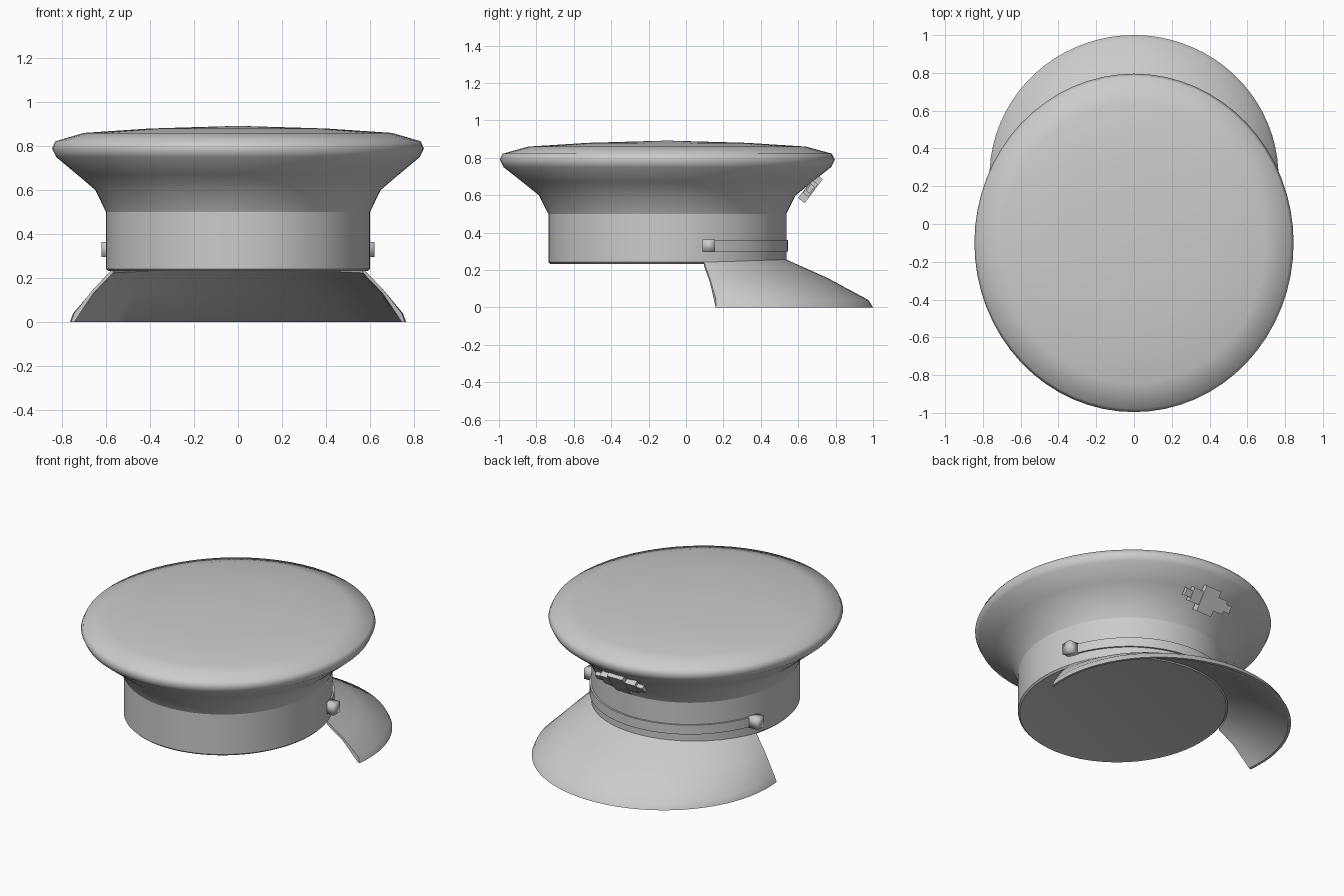
import bpy, bmesh
from math import cos, sin, pi, radians
from mathutils import Vector

cube = bpy.data.objects.get("Cube")
if cube:
    bpy.data.objects.remove(cube)

grey = bpy.data.materials.new("plain grey")
grey.use_nodes = True
grey.diffuse_color = (0.6, 0.6, 0.6, 1)
grey.node_tree.nodes["Principled BSDF"].inputs["Base Color"].default_value = (0.6, 0.6, 0.6, 1)

CY = -0.1        # centre of the head opening
STRETCH = 1.06   # front-to-back length over width
SEG = 64


def finish(name, bm, angle=35):
    bmesh.ops.recalc_face_normals(bm, faces=bm.faces)
    mesh = bpy.data.meshes.new(name)
    bm.to_mesh(mesh)
    bm.free()
    mesh.materials.append(grey)
    obj = bpy.data.objects.new(name, mesh)
    bpy.context.collection.objects.link(obj)
    bpy.ops.object.select_all(action="DESELECT")
    obj.select_set(True)
    bpy.context.view_layer.objects.active = obj
    bpy.ops.object.shade_smooth_by_angle(angle=radians(angle))
    return obj


def oval(r, t, z):
    return Vector((r * cos(t), CY + STRETCH * r * sin(t), z))


def lathe(name, profile, angle=35):
    """Oval lathe through (radius, height) points; radius 0 closes an end."""
    bm = bmesh.new()
    rings = []
    for r, z in profile:
        if r == 0:
            rings.append([bm.verts.new((0, CY, z))] * SEG)
        else:
            rings.append([bm.verts.new(oval(r, 2 * pi * i / SEG, z)) for i in range(SEG)])
    for a, b in zip(rings, rings[1:]):
        for i in range(SEG):
            j = (i + 1) % SEG
            loop = list(dict.fromkeys((a[i], a[j], b[j], b[i])))
            bm.faces.new(loop)
    return finish(name, bm, angle)


def sweep(name, sections):
    """Skin closed cross-sections into a solid strip with capped ends."""
    bm = bmesh.new()
    rows = [[bm.verts.new(p) for p in s] for s in sections]
    n = len(rows[0])
    for a, b in zip(rows, rows[1:]):
        for i in range(n):
            j = (i + 1) % n
            bm.faces.new((a[i], a[j], b[j], b[i]))
    bm.faces.new(rows[0])
    bm.faces.new(rows[-1])
    return finish(name, bm)


def box(name, centre, size, tilt=0, angle=35):
    bm = bmesh.new()
    bmesh.ops.create_cube(bm, size=1)
    bmesh.ops.scale(bm, vec=size, verts=bm.verts)
    obj = finish(name, bm, angle)
    obj.location = centre
    obj.rotation_euler.x = tilt
    return obj


# Head band and crown
lathe("head_band", [(0, 0.24), (0.58, 0.235), (0.59, 0.232), (0.6, 0.242), (0.6, 0.5)])
lathe("crown", [(0.6, 0.5), (0.648, 0.6), (0.73, 0.67), (0.826, 0.75), (0.845, 0.79),
                (0.83, 0.822), (0.7, 0.86), (0.4, 0.88), (0, 0.892)], 60)

# Visor: thin curved shell flaring down to a narrow bevelled rim
sections = []
STEPS = 40
for i in range(STEPS + 1):
    f = i / STEPS
    ti = radians(18 + 144 * f)
    to = radians(-7 + 194 * f)
    inner = oval(0.598, ti, 0.243 + 0.014 * sin(pi * f))
    rim = Vector((0.75 * cos(to), 0.25 + 0.725 * sin(to), 0.04))
    foot = Vector((0.765 * cos(to), 0.25 + 0.75 * sin(to), 0))
    under = Vector((0.75 * cos(to), 0.25 + 0.73 * sin(to), 0))
    middle = inner.lerp(rim, 0.5) + Vector((0, 0, 0.01))
    drop = Vector((0, 0, 0.02))
    sections.append([inner, middle, rim, foot, under, middle - drop, inner - drop])
sweep("visor", sections)

# Chin strap over the visor
strap = []
for i in range(STEPS + 1):
    t = radians(18 + 144 * i / STEPS)
    strap.append([oval(r, t, z) for r, z in ((0.595, 0.3), (0.61, 0.3), (0.61, 0.36), (0.595, 0.36))])
sweep("chin_strap", strap)

# Strap buttons
for side, s in (("left", 1), ("right", -1)):
    box("strap_button_" + side, (s * 0.586, 0.122, 0.33), (0.07, 0.066, 0.068), angle=180)

# Cross-shaped badge leaning with the front of the crown
lean = radians(-37)
for part, width, height, depth in (("centre", 0.11, 0.16, 0.045),
                                   ("arms", 0.25, 0.085, 0.035),
                                   ("tips", 0.34, 0.045, 0.025)):
    box("badge_" + part, (0, 0.665, 0.635), (width, depth, height), lean)
